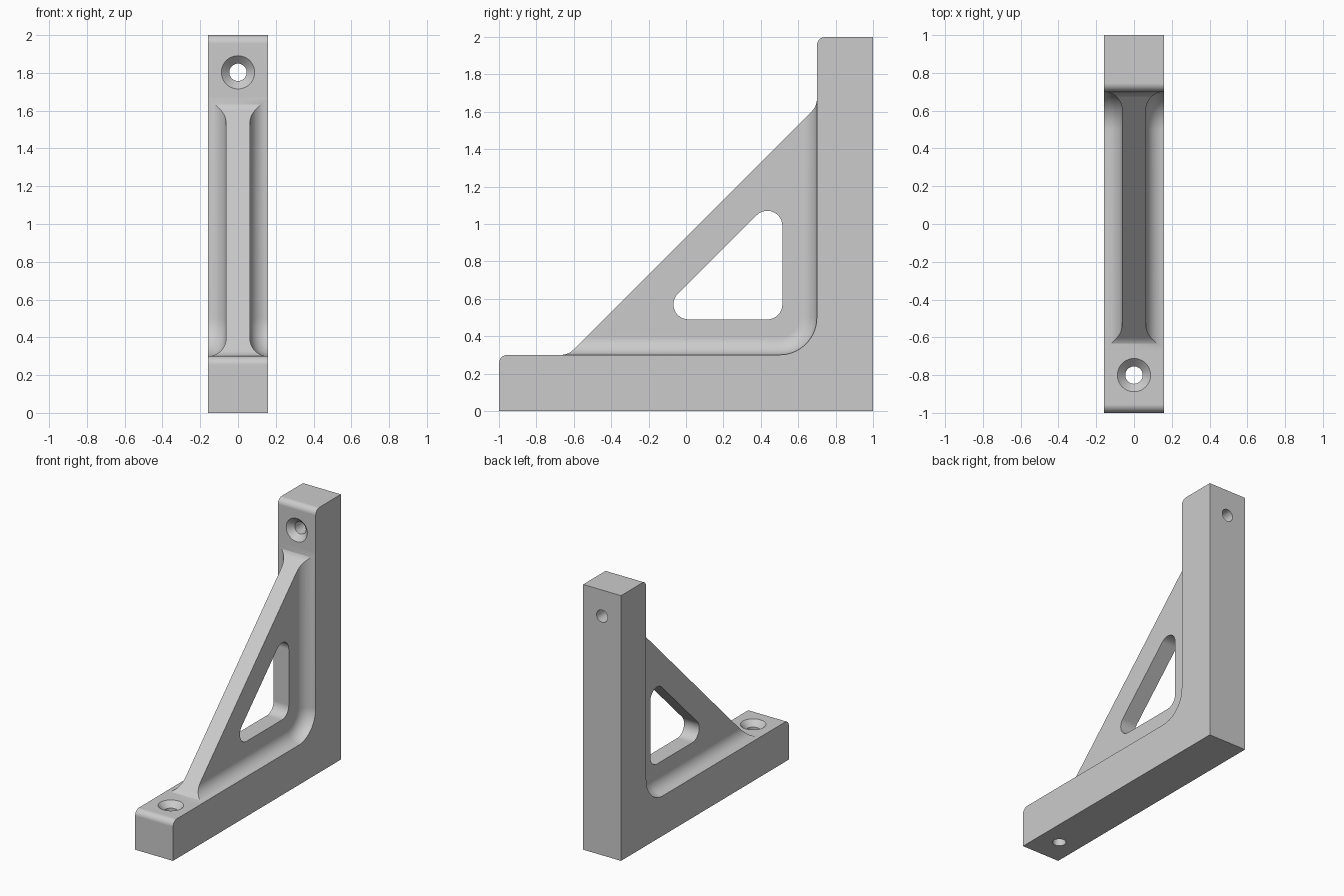
import bpy, bmesh, math
from mathutils import Vector, Matrix

if "Cube" in bpy.data.objects:
    bpy.data.objects.remove(bpy.data.objects["Cube"])

W = 0.158      # half width of the flanges
WEB = 0.063    # half thickness of the web
R = W - WEB    # fillet radius between web and flanges


def rounded(points, steps=10):
    """Closed outline from (y, z, radius) corners, with arcs at rounded corners."""
    out = []
    n = len(points)
    for i, (y, z, r) in enumerate(points):
        p = Vector((y, z))
        if r <= 0:
            out.append(p)
            continue
        a = (Vector(points[i - 1][:2]) - p).normalized()
        b = (Vector(points[(i + 1) % n][:2]) - p).normalized()
        half = a.angle(b) / 2
        centre = p + (a + b).normalized() * (r / math.sin(half))
        start = p + a * (r / math.tan(half)) - centre
        end = p + b * (r / math.tan(half)) - centre
        turn = start.angle(end)
        for k in range(steps + 1):
            t = k / steps
            out.append(centre + (start * math.sin((1 - t) * turn)
                                 + end * math.sin(t * turn)) / math.sin(turn))
    return out


def loft(name, rings):
    """Solid through (x, outline) rings of equal point count."""
    bm = bmesh.new()
    loops = [[bm.verts.new((x, p.x, p.y)) for p in outline] for x, outline in rings]
    for a, b in zip(loops, loops[1:]):
        for i in range(len(a)):
            j = (i + 1) % len(a)
            bm.faces.new((a[i], a[j], b[j], b[i]))
    bm.faces.new(loops[0])
    bm.faces.new(loops[-1])
    return finish(name, bm)


def finish(name, bm):
    bmesh.ops.recalc_face_normals(bm, faces=bm.faces)
    mesh = bpy.data.meshes.new(name)
    bm.to_mesh(mesh)
    bm.free()
    obj = bpy.data.objects.new(name, mesh)
    bpy.context.collection.objects.link(obj)
    return obj


def screw_cutter(name, matrix, seg=40):
    """Through hole with a countersink; the flange face is at local z = 0."""
    bm = bmesh.new()
    profile = [(0.046, -0.4), (0.046, -0.042), (0.088, 0.0), (0.098, 0.01)]
    loops = [[bm.verts.new((r * math.cos(2 * math.pi * i / seg),
                            r * math.sin(2 * math.pi * i / seg), z))
              for i in range(seg)] for r, z in profile]
    for a, b in zip(loops, loops[1:]):
        for i in range(seg):
            j = (i + 1) % seg
            bm.faces.new((a[i], a[j], b[j], b[i]))
    bm.faces.new(loops[0])
    bm.faces.new(loops[-1])
    bm.transform(matrix)
    return finish(name, bm)


# Bracket side outline: two flanges and the filleted diagonal brace
outline = rounded([(-1, 0, 0), (1, 0, 0), (1, 2, 0), (0.7, 2, 0.045),
                   (0.7, 1.63, R), (-0.63, 0.3, R), (-1, 0.3, 0.045)])
bracket = loft("bracket", [(-W, outline), (W, outline)])
cutters = []

# Side pockets that leave the thin web and its concave fillets
for side in (-1, 1):
    levels = []
    for k in range(13):
        a = math.pi / 2 * k / 12
        levels.append((WEB + R * (1 - math.cos(a)), R * (1 - math.sin(a))))
    levels[-1] = (W + 0.001, 0.0004)
    levels.append((W + 0.05, 0.0004))
    rings = [(side * x, rounded([(0.7 - d, 1.9, 0), (0.7 - d, 0.3 + d, 0.2 - d),
                                 (-0.9, 0.3 + d, 0)], 14)) for x, d in levels]
    cutters.append(loft("pocket_cutter", rings))

# Rounded triangular window through the web
s = 0.08 * (1 + math.sqrt(2))
window = rounded([(0.515, 0.49, 0.08), (0.515, 0.99 + s, 0.08),
                  (0.012 - s, 0.49, 0.08)], 12)
cutters.append(loft("window_cutter", [(-0.3, window), (0.3, window)]))

# Countersunk screw holes in both flanges
cutters.append(screw_cutter("base_hole_cutter", Matrix.Translation((0, -0.8, 0.3))))
cutters.append(screw_cutter("back_hole_cutter", Matrix.Translation((0, 0.7, 1.803))
                            @ Matrix.Rotation(math.pi / 2, 4, 'X')))

# Cut everything and bake the result
for c in cutters:
    mod = bracket.modifiers.new(c.name, 'BOOLEAN')
    mod.operation = 'DIFFERENCE'
    mod.solver = 'EXACT'
    mod.object = c
bpy.context.view_layer.update()
baked = bpy.data.meshes.new_from_object(
    bracket.evaluated_get(bpy.context.evaluated_depsgraph_get()))
bracket.modifiers.clear()
bracket.data = baked
for c in cutters:
    bpy.data.objects.remove(c)

# Single grey colour
grey = bpy.data.materials.new("light_grey")
grey.diffuse_color = (0.6, 0.6, 0.6, 1)
grey.use_nodes = True
grey.node_tree.nodes["Principled BSDF"].inputs["Base Color"].default_value = grey.diffuse_color
baked.materials.clear()
baked.materials.append(grey)
for f in baked.polygons:
    f.material_index = 0

# Smooth fillets, crisp edges, flat large faces
bpy.context.view_layer.objects.active = bracket
bracket.select_set(True)
bpy.ops.object.shade_smooth_by_angle(angle=math.radians(30))
weighted = bracket.modifiers.new("weighted_normals", 'WEIGHTED_NORMAL')
weighted.keep_sharp = True
